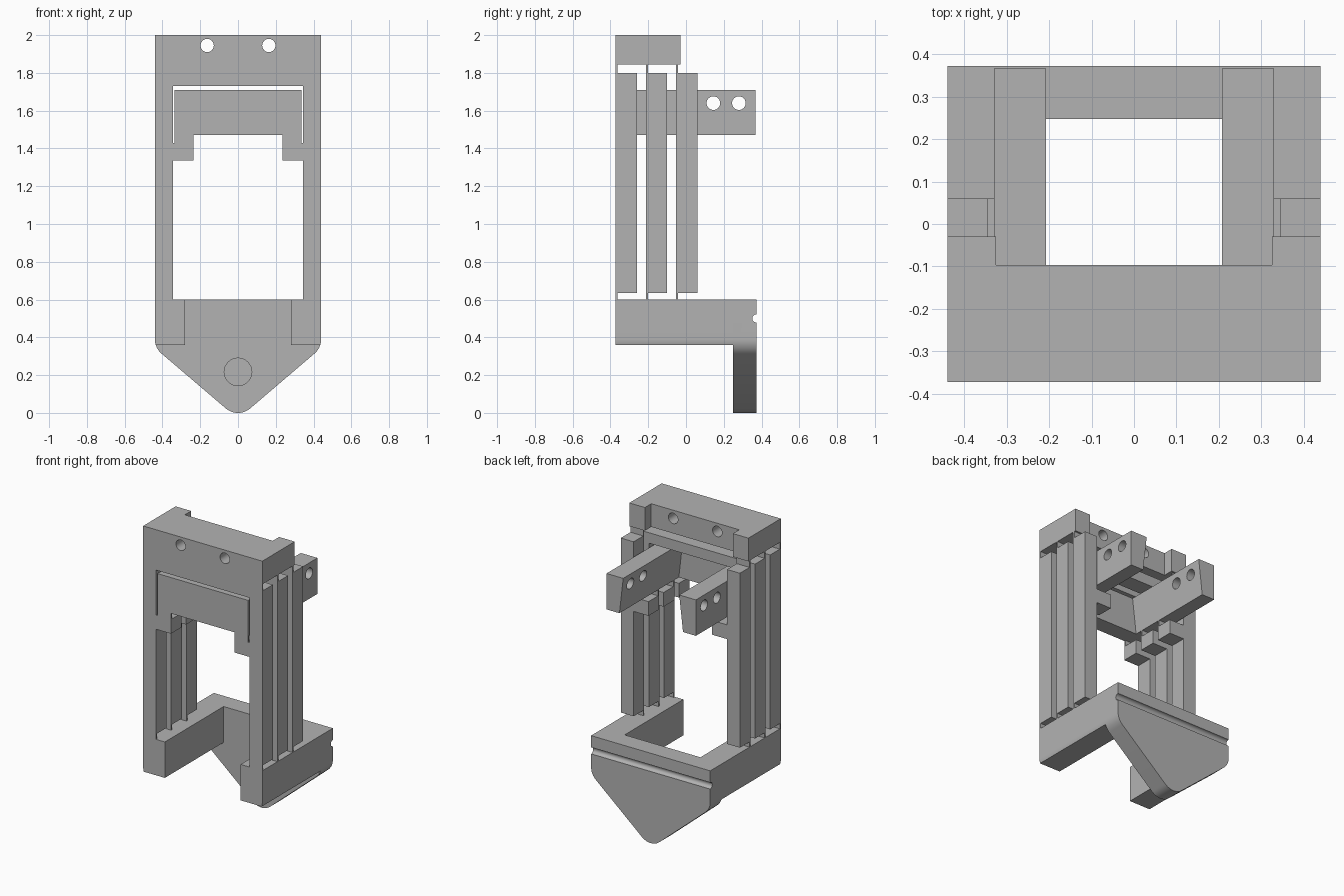
import bpy, bmesh
from math import sin, cos, radians
from mathutils import Vector

old = bpy.data.objects.get("Cube")
if old:
    bpy.data.objects.remove(old, do_unlink=True)

grey = bpy.data.materials.new("plain grey")
grey.use_nodes = True
grey.diffuse_color = (0.45, 0.45, 0.45, 1)
grey.node_tree.nodes["Principled BSDF"].inputs["Base Color"].default_value = (0.45, 0.45, 0.45, 1)


def prism(name, pts, lo, hi, axis="y"):
    """Extrude a closed profile: (x, z) along y, (x, y) along z, or (y, z) along x."""
    place = {"y": lambda a, b, t: (a, t, b),
             "z": lambda a, b, t: (a, b, t),
             "x": lambda a, b, t: (t, a, b)}[axis]
    bm = bmesh.new()
    face = bm.faces.new([bm.verts.new(place(a, b, lo)) for a, b in pts])
    ext = bmesh.ops.extrude_face_region(bm, geom=[face])
    verts = [g for g in ext["geom"] if isinstance(g, bmesh.types.BMVert)]
    bmesh.ops.translate(bm, verts=verts, vec=Vector(place(0, 0, hi - lo)))
    bmesh.ops.recalc_face_normals(bm, faces=bm.faces)
    mesh = bpy.data.meshes.new(name)
    bm.to_mesh(mesh)
    bm.free()
    mesh.materials.append(grey)
    ob = bpy.data.objects.new(name, mesh)
    bpy.context.collection.objects.link(ob)
    return ob


def box(name, x, y, z):
    return prism(name, [(x[0], z[0]), (x[1], z[0]), (x[1], z[1]), (x[0], z[1])], *y)


def pair(name, x, y, z):
    """Mirrored left and right boxes."""
    box("left_" + name, x, y, z)
    box("right_" + name, (-x[1], -x[0]), y, z)


def arc(cx, cz, r, a0, a1, n=8):
    return [(cx + r * cos(radians(a0 + (a1 - a0) * i / n)),
             cz + r * sin(radians(a0 + (a1 - a0) * i / n))) for i in range(n + 1)]


def mirrored(half):
    return half + [(-x, z) for x, z in reversed(half)]


def drill(ob, u, v, r, lo, hi, axis):
    """Cut a round hole along an axis."""
    cutter = prism("cutter", arc(u, v, r, 0, 360, 32)[:-1], lo, hi, axis)
    cutter.hide_render = True
    mod = ob.modifiers.new("hole", "BOOLEAN")
    mod.operation = "DIFFERENCE"
    mod.solver = "EXACT"
    mod.object = cutter
    bpy.context.view_layer.objects.active = ob
    bpy.ops.object.modifier_apply(modifier=mod.name)
    bpy.data.objects.remove(cutter, do_unlink=True)


OUT, COL, SLIT, INNER = 0.44, 0.345, 0.335, 0.235
FRONT, BACK = -0.372, 0.373

# Top block with two rear ears and two through holes
top = prism("top_block", mirrored([(OUT, FRONT), (OUT, -0.03), (0.325, -0.03), (0.325, -0.097)]),
            1.845, 2.0, "z")
for x in (-0.163, 0.163):
    drill(top, x, 1.945, 0.035, -0.5, 0.1, "y")

# Three swinging frames hung on thin hinges
for i, name in enumerate(("front", "middle", "rear")):
    y0 = FRONT + 0.16 * i
    depth = (y0, y0 + 0.112)
    leaf = (y0, y0 + 0.01)
    side = [(OUT, 0.635), (COL, 0.635), (COL, 1.335), (INNER, 1.335), (INNER, 1.43), (COL, 1.43)]
    if i < 2:
        # Columns joined by a crossbar
        prism(name + "_frame", mirrored([(OUT, 1.8)] + side + [(COL, 1.73)]), *depth)
        box(name + "_top_hinge", (-OUT, OUT), leaf, (1.8, 1.845))
    else:
        # Separate columns
        half = [(OUT, 1.8)] + side + [(COL, 1.8)]
        prism("left_rear_column", half, *depth)
        prism("right_rear_column", [(-x, z) for x, z in half], *depth)
        pair("rear_top_hinge", (COL, OUT), leaf, (1.8, 1.845))
    pair(name + "_bottom_hinge", (COL, OUT), leaf, (0.6, 0.635))
    pair(name + "_platform_hinge", (INNER, SLIT), leaf, (1.43, 1.47))

# Moving platform: front plate and two tapered arms with cross holes
box("platform_plate", (-SLIT, SLIT), (FRONT, -0.26), (1.47, 1.71))
for name, s in (("left_arm", 1), ("right_arm", -1)):
    arm = prism(name, [(s * 0.33, 1.47), (s * 0.33, 1.71), (s * 0.207, 1.71), (s * INNER, 1.47)],
                -0.26, 0.367)
    for y in (0.145, 0.28):
        drill(arm, y, 1.64, 0.036, -0.6, 0.6, "x")

# Base legs with rounded lower outer edges
leg = [(0.28, 0.6), (0.28, 0.36)] + arc(0.34, 0.39, 0.1, -17.5, 0, 4) + [(OUT, 0.6)]
prism("left_base_leg", leg, FRONT, 0.25)
prism("right_base_leg", [(-x, z) for x, z in leg], FRONT, 0.25)

# Back wall running down into a rounded triangular flap
half = [(OUT, 0.6)] + arc(0.34, 0.39, 0.1, 0, -49.5) + arc(0, 0.1, 0.1, -49.5, -88)
flap = prism("back_flap", mirrored(half), 0.248, BACK)
drill(flap, 0, 0.217, 0.073, 0.2, 0.31, "y")
drill(flap, BACK, 0.5, 0.022, -0.6, 0.6, "x")

# Smooth the rounded surfaces, keep edges sharp
bpy.ops.object.select_all(action="DESELECT")
for ob in (top, flap, *[bpy.data.objects[n] for n in
                        ("left_arm", "right_arm", "left_base_leg", "right_base_leg")]):
    ob.select_set(True)
bpy.context.view_layer.objects.active = flap
bpy.ops.object.shade_smooth_by_angle(angle=radians(30))
